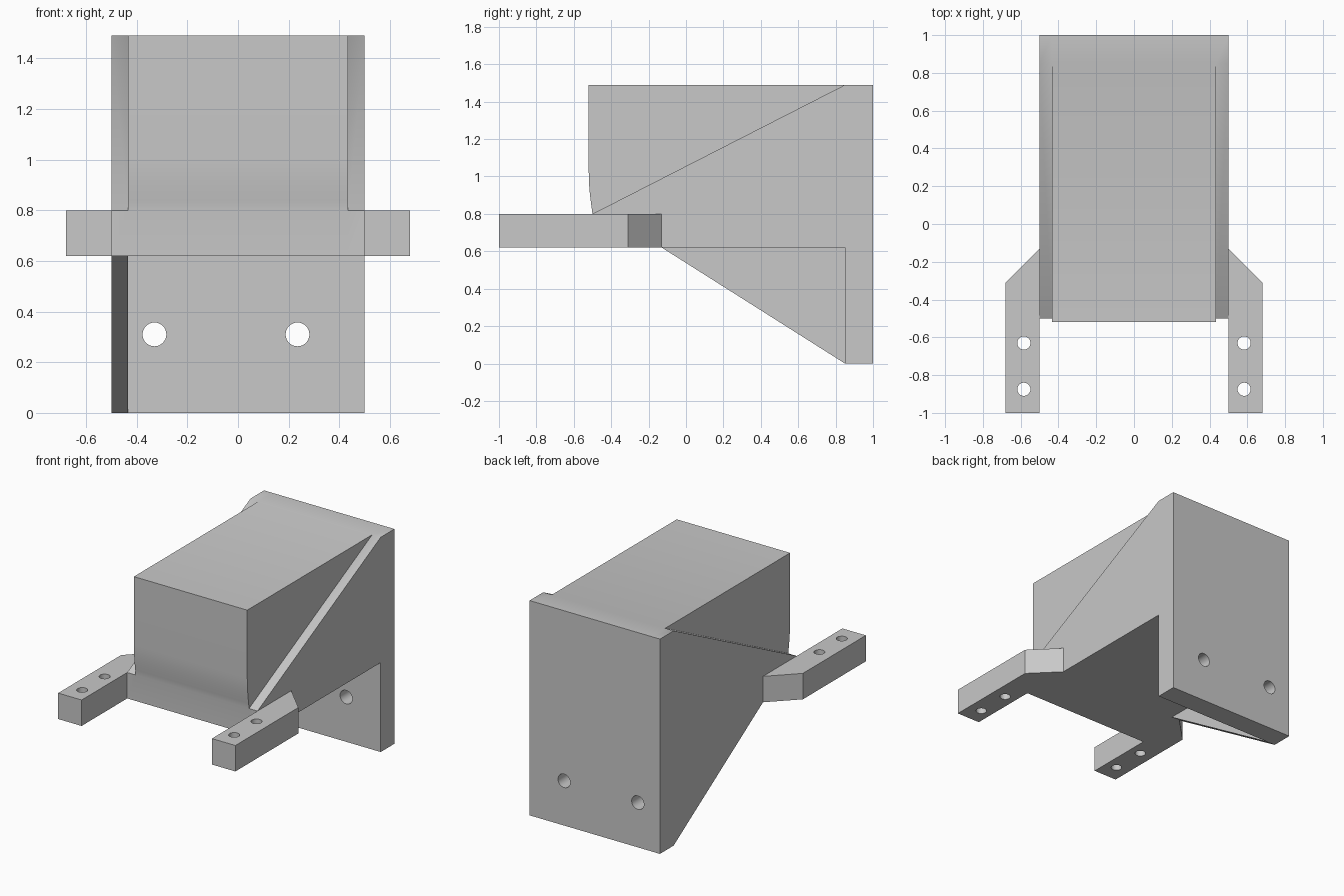
import bpy, bmesh, math
from mathutils import Vector

cube = bpy.data.objects.get("Cube")
if cube:
    bpy.data.objects.remove(cube, do_unlink=True)

grey = bpy.data.materials.new("plain grey")
grey.use_nodes = True
colour = (0.58, 0.58, 0.58, 1)
grey.diffuse_color = colour
grey.node_tree.nodes["Principled BSDF"].inputs["Base Color"].default_value = colour


def prism(name, profile, start, end, axis):
    """Extrude a closed profile along x (profile is y, z), y (x, z) or z (x, y)."""
    place = {"x": lambda a, b, t: (t, a, b),
             "y": lambda a, b, t: (a, t, b),
             "z": lambda a, b, t: (a, b, t)}[axis]
    bm = bmesh.new()
    face = bm.faces.new([bm.verts.new(place(a, b, start)) for a, b in profile])
    new = bmesh.ops.extrude_face_region(bm, geom=[face])["geom"]
    moved = [v for v in new if isinstance(v, bmesh.types.BMVert)]
    bmesh.ops.translate(bm, verts=moved, vec=Vector(place(0, 0, end - start)))
    bmesh.ops.recalc_face_normals(bm, faces=bm.faces)
    mesh = bpy.data.meshes.new(name)
    bm.to_mesh(mesh)
    bm.free()
    mesh.materials.append(grey)
    obj = bpy.data.objects.new(name, mesh)
    bpy.context.collection.objects.link(obj)
    return obj


def circle(a, b, radius, sides=32):
    turn = 2 * math.pi / sides
    return [(a + radius * math.cos(i * turn), b + radius * math.sin(i * turn))
            for i in range(sides)]


def combine(target, tool, operation):
    """Apply a boolean and discard its tool."""
    tool.hide_render = True
    mod = target.modifiers.new("combine", "BOOLEAN")
    mod.operation, mod.solver, mod.object = operation, "EXACT", tool
    bpy.context.view_layer.objects.active = target
    bpy.ops.object.modifier_apply(modifier=mod.name)
    bpy.data.objects.remove(tool, do_unlink=True)


HALF, INNER = 0.5, 0.435          # outer and block half widths
BASE, LEDGE, TOP = 0.62, 0.8, 1.49
FRONT, PLATE, BACK = -0.5, 0.85, 1.0

# Solid block with a gently curved front, in one piece with the back plate
curve = [(FRONT - 0.02 * math.sin(i / 6 * math.pi / 2), LEDGE + 0.22 * i / 6)
         for i in range(1, 7)]
rear = [(BACK, TOP), (BACK, 0), (PLATE, 0)]
body = prism("bracket_body", [(FRONT, BASE), (FRONT, LEDGE)] + curve
             + [(FRONT - 0.02, TOP)] + rear + [(PLATE, BASE)], -INNER, INNER, "x")

# Sloping side walls; only the right one carries a gusset under the block
slope = [(FRONT, BASE), (FRONT, LEDGE), (PLATE, TOP)] + rear
left_wall = prism("left_wall", slope + [(PLATE, BASE)], INNER, HALF, "x")
right_wall = prism("right_wall", slope + [(-0.13, BASE)], -HALF, -INNER, "x")
for wall in (left_wall, right_wall):
    combine(body, wall, "UNION")

# Bolt holes through the back plate
for x in (-0.33, 0.235):
    combine(body, prism("plate_hole", circle(x, 0.31, 0.047), 0.7, 1.2, "y"), "DIFFERENCE")

# Mounting arms, each with two vertical bolt holes
arms = []
for name, side in (("left_arm", 1), ("right_arm", -1)):
    outline = [(HALF, -0.13), (0.68, -0.31), (0.68, -1), (HALF, -1)]
    arm = prism(name, [(side * x, y) for x, y in outline], BASE, LEDGE, "z")
    for y in (-0.63, -0.875):
        combine(arm, prism("arm_hole", circle(side * 0.583, y, 0.035), 0.5, 0.9, "z"),
                "DIFFERENCE")
    arms.append(arm)

# Smooth the curved front and hole walls, keep corners crisp
bpy.ops.object.select_all(action="DESELECT")
for obj in [body] + arms:
    obj.select_set(True)
bpy.context.view_layer.objects.active = body
bpy.ops.object.shade_smooth_by_angle(angle=math.radians(30))
